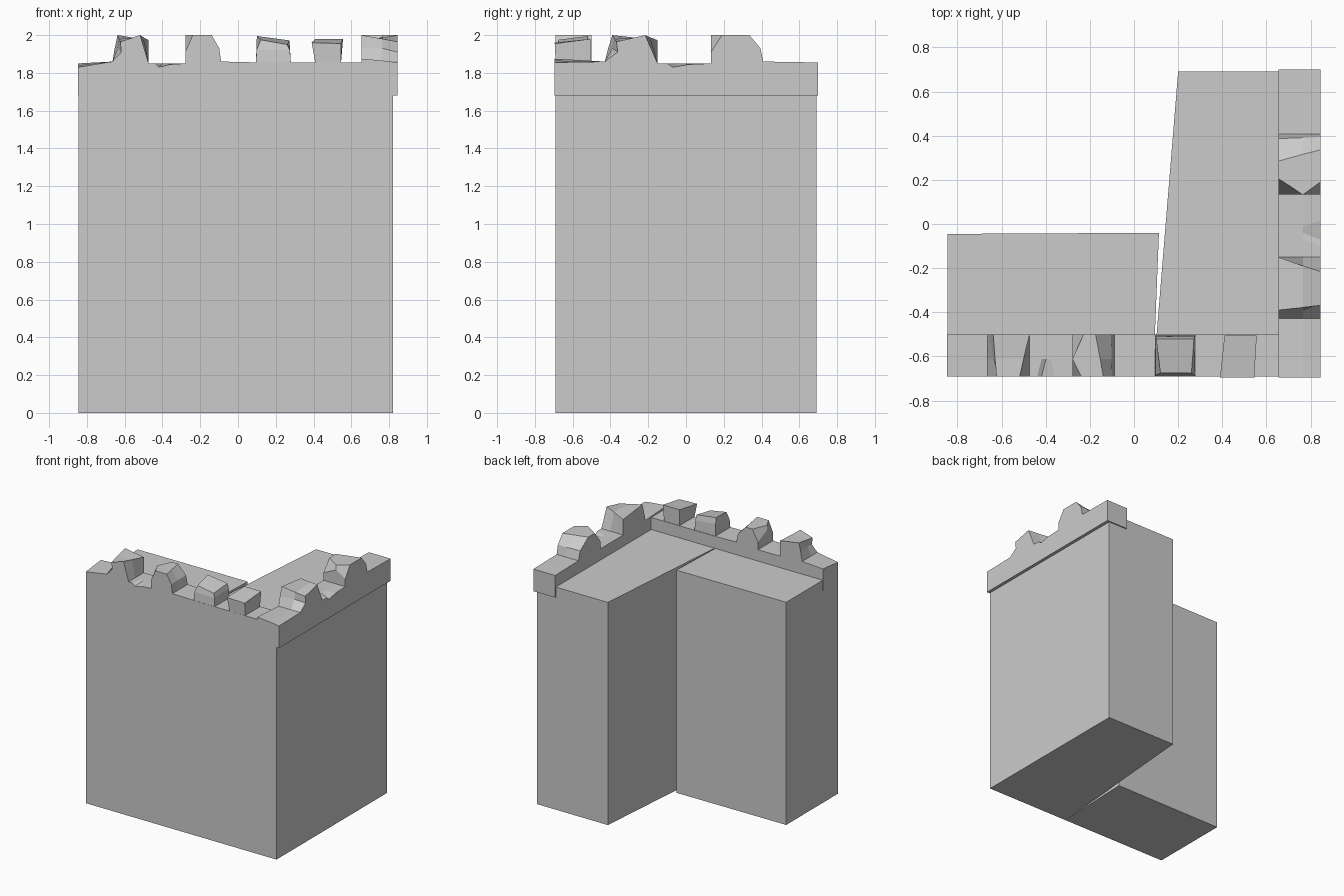
import bpy, bmesh


def make(name, sections):
    """Skin a solid through closed loops that share a point count."""
    bm = bmesh.new()
    loops = [[bm.verts.new(p) for p in s] for s in sections]
    n = len(loops[0])
    for a, b in zip(loops, loops[1:]):
        for i in range(n):
            j = (i + 1) % n
            bm.faces.new((a[i], a[j], b[j], b[i]))
    bm.faces.new(loops[0])
    bm.faces.new(loops[-1])
    bmesh.ops.remove_doubles(bm, verts=bm.verts, dist=0.0005)
    bmesh.ops.recalc_face_normals(bm, faces=bm.faces)
    me = bpy.data.meshes.new(name)
    bm.to_mesh(me)
    bm.free()
    ob = bpy.data.objects.new(name, me)
    bpy.context.collection.objects.link(ob)
    return ob


def prism(name, outline, z0, z1):
    return make(name, [[(x, y, z) for x, y in outline] for z in (z0, z1)])


def rect(x0, x1, y0, y1):
    return [(x0, y0), (x1, y0), (x1, y1), (x0, y1)]


# Two wall blocks, splitting apart along a narrow wedge
prism("front_wing", [(-.845, -.69), (.087, -.69), (.113, -.04), (-.845, -.045)], 0, 1.76)
prism("right_wing", [(.087, -.69), (.82, -.69), (.82, .69), (.2, .69)], 0, 1.76)

# Broken battlement: top profiles at the outer face, middle and inner face
OUTER = [(-.667, 1.86), (-.62, 1.91), (-.625, 1.965), (-.52, 2), (-.475, 1.85),
         (-.44, 1.85), (-.42, 1.83), (-.36, 1.845), (-.28, 1.85), (-.28, 1.91),
         (-.24, 2), (-.14, 2), (-.10, 1.93), (-.09, 1.86), (.11, 1.855)]
MID = [(-.667, 1.86), (-.64, 1.93), (-.632, 1.98), (-.502, 1.988), (-.475, 1.85),
       (-.42, 1.85), (-.4, 1.85), (-.38, 1.85), (-.28, 1.85), (-.28, 1.96),
       (-.28, 2), (-.154, 2), (-.102, 1.93), (-.09, 1.86), (.11, 1.855)]
INNER = [(-.667, 1.86), (-.655, 1.93), (-.64, 2), (-.475, 1.973), (-.475, 1.85),
         (-.42, 1.85), (-.4, 1.85), (-.38, 1.85), (-.28, 1.85), (-.28, 1.91),
         (-.23, 2), (-.175, 2), (-.105, 1.93), (-.09, 1.86), (.11, 1.855)]


def battlement(name, start_z, place):
    """place(u, v, z): u runs 0-1 along the wall, v 0-1 from outside to inside."""
    sections = []
    for v, prof, dz in ((0, OUTER, 0), (.42, MID, .01), (1, INNER, .02)):
        pts = [(-.85, 1.68), (-.85, start_z + dz)] + prof + [(.11, 1.68)]
        sections.append([place((x + .85) / .96, v, z) for x, z in pts])
    return make(name, sections)


battlement("front_battlement", 1.83, lambda u, v, z: (-.847 + .957 * u, -.691 + .19 * v, z))
battlement("right_battlement", 1.855, lambda u, v, z: (.845 - .19 * v, -.695 + 1.394 * u, z))

# Plain parapet joining the battlement to the corner
prism("corner_parapet", rect(.11, .66, -.691, -.501), 1.68, 1.855)

# Two loose merlons on the plain parapet
make("tapered_merlon", [
    [(x, y, 1.85) for x, y in rect(.095, .28, -.69, -.505)],
    [(.098, -.685, 1.92), (.275, -.685, 1.92), (.275, -.51, 1.93), (.098, -.51, 1.95)],
    [(.12, -.675, 1.975), (.26, -.675, 1.95), (.272, -.52, 1.972), (.1, -.52, 1.995)]])
make("leaning_merlon", [
    [(.41, -.69, 1.85), (.545, -.69, 1.85), (.545, -.505, 1.85), (.41, -.505, 1.85)],
    [(.39, -.695, 1.96), (.545, -.695, 1.955), (.556, -.505, 1.98), (.41, -.505, 1.98)]])
